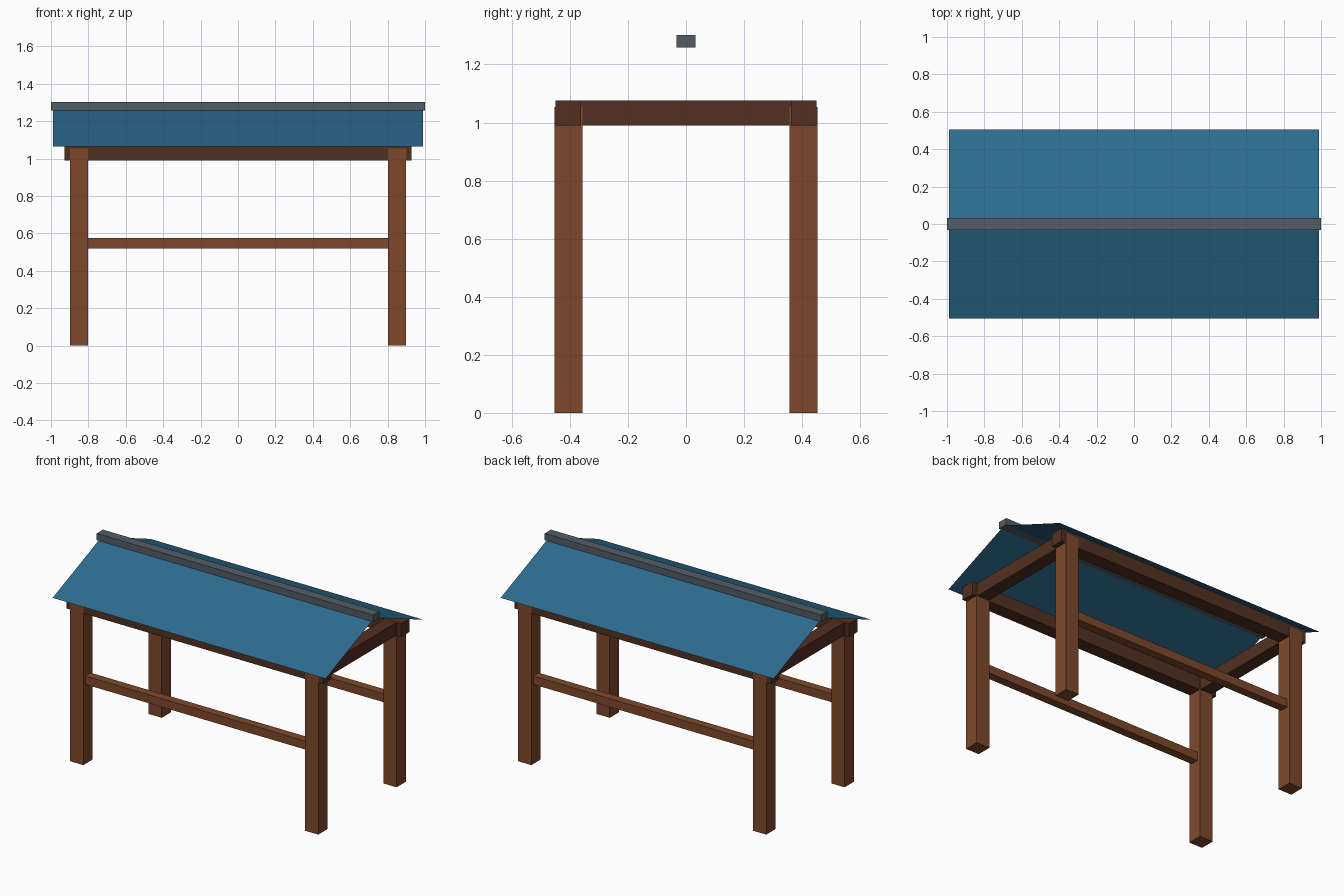
import bpy

if "Cube" in bpy.data.objects:
    bpy.data.objects.remove(bpy.data.objects["Cube"])


def material(name, rgb):
    m = bpy.data.materials.new(name)
    m.diffuse_color = (*rgb, 1.0)
    m.use_nodes = True
    m.node_tree.nodes["Principled BSDF"].inputs["Base Color"].default_value = m.diffuse_color
    return m


WOOD = material("wood", (0.21, 0.066, 0.024))
DARK_WOOD = material("dark_wood", (0.085, 0.03, 0.015))
BLUE = material("blue_roof", (0.026, 0.15, 0.28))
SLATE = material("slate", (0.085, 0.11, 0.13))


def box(name, x, y, z, mat):
    """Box from (min, max) ranges on each axis."""
    bpy.ops.mesh.primitive_cube_add(
        size=1, location=[(r[0] + r[1]) / 2 for r in (x, y, z)])
    ob = bpy.context.object
    ob.name = name
    ob.scale = [r[1] - r[0] for r in (x, y, z)]
    bpy.ops.object.transform_apply(location=False, rotation=False, scale=True)
    ob.data.materials.append(mat)
    return ob


def around(c, width):
    return (c - width / 2, c + width / 2)


POST_X, POST_Y = 0.85, 0.405

for sy, depth in ((-1, "front"), (1, "back")):
    # Corner posts
    for sx, side in ((-1, "left"), (1, "right")):
        box(f"{depth}_{side}_post", around(sx * POST_X, 0.096),
            around(sy * POST_Y, 0.096), (0, 1.053), WOOD)
    # Long top beam, overhanging the posts
    box(f"{depth}_beam", (-0.928, 0.928), around(sy * POST_Y, 0.088),
        (0.99, 1.076), DARK_WOOD)
    # Mid-height stretcher between posts
    box(f"{depth}_stretcher", (-0.805, 0.805), around(sy * POST_Y, 0.055),
        (0.52, 0.575), WOOD)

# End beams joining front and back
for sx, side in ((-1, "left"), (1, "right")):
    box(f"{side}_end_beam", around(sx * POST_X, 0.086), (-0.448, 0.448),
        (0.99, 1.075), DARK_WOOD)

# Thin sheet roof slopes meeting at the ridge
for sy, depth in ((-1, "front"), (1, "back")):
    verts = [(-0.988, sy * 0.505, 1.064), (0.988, sy * 0.505, 1.064),
             (0.988, 0, 1.27), (-0.988, 0, 1.27)]
    face = (0, 1, 2, 3) if sy < 0 else (3, 2, 1, 0)
    me = bpy.data.meshes.new(f"{depth}_roof_slope")
    me.from_pydata(verts, [], [face])
    me.materials.append(BLUE)
    ob = bpy.data.objects.new(f"{depth}_roof_slope", me)
    bpy.context.collection.objects.link(ob)

# Ridge cap
box("ridge_cap", (-1.0, 1.0), (-0.032, 0.032), (1.258, 1.302), SLATE)
